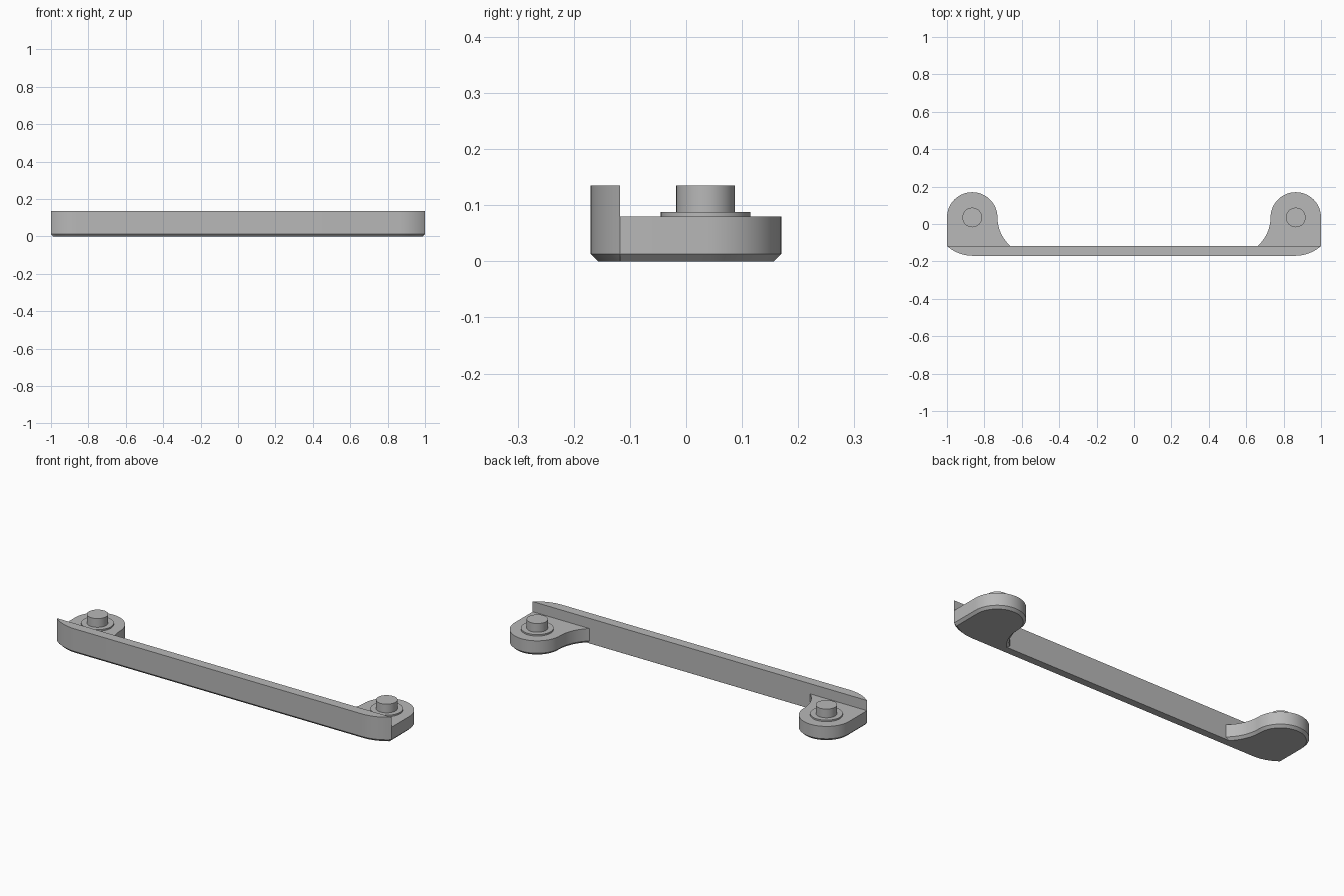
import bpy
import bmesh
from math import sin, cos, pi, asin, sqrt
from mathutils import Matrix

if "Cube" in bpy.data.objects:
    bpy.data.objects.remove(bpy.data.objects["Cube"], do_unlink=True)

SEAM, FRONT = -0.118, -0.17      # back and front faces of the wall
PIN_X, PIN_Y = 0.865, 0.035      # centre of the lug and its pin
LUG_R = 0.135
CHAMFER = 0.013

grey = bpy.data.materials.new("plain_grey")
grey.use_nodes = True
colour = (0.48, 0.48, 0.48, 1)
grey.diffuse_color = colour
grey.node_tree.nodes["Principled BSDF"].inputs["Base Color"].default_value = colour


def arc(cx, cy, r, start, end, steps):
    angles = [start + (end - start) * i / steps for i in range(steps + 1)]
    return [(cx + r * cos(a), cy + r * sin(a)) for a in angles]


def finish(name, bm, mirrored):
    bmesh.ops.recalc_face_normals(bm, faces=bm.faces)
    mesh = bpy.data.meshes.new(name)
    bm.to_mesh(mesh)
    bm.free()
    mesh.materials.append(grey)
    obj = bpy.data.objects.new(name, mesh)
    bpy.context.collection.objects.link(obj)
    bpy.ops.object.select_all(action="DESELECT")
    obj.select_set(True)
    bpy.context.view_layer.objects.active = obj
    bpy.ops.object.shade_smooth_by_angle(angle=pi / 6)
    if mirrored:
        obj.modifiers.new("Mirror", "MIRROR").use_axis[0] = True
    return obj


def chamfered_prism(name, outline, height, mirrored=False):
    """Extrude an outline upward, with its bottom edge drawn inward."""
    bm = bmesh.new()
    rings = [[bm.verts.new((x, y, z)) for x, y in outline(inset)]
             for z, inset in ((0, CHAMFER), (CHAMFER, 0), (height, 0))]
    n = len(rings[0])
    for low, high in zip(rings, rings[1:]):
        for i in range(n):
            j = (i + 1) % n
            bm.faces.new((low[i], low[j], high[j], high[i]))
    bm.faces.new(rings[0][::-1])
    bm.faces.new(rings[-1])
    return finish(name, bm, mirrored)


def wall_outline(inset):
    # Straight front with rounded corners ending at the back face
    flat_x, depth = 0.86, SEAM - FRONT
    r = ((1 - flat_x) ** 2 + depth ** 2) / (2 * depth)
    sweep = asin((1 - flat_x) / r)
    half = arc(flat_x, FRONT + r, r - inset, -pi / 2, -pi / 2 + sweep, 10)
    half[-1] = (1 - inset, SEAM)
    return [(-x, y) for x, y in reversed(half)] + half


def lug_outline(inset):
    # Straight outer side, round end, then a concave sweep into the wall
    drop = PIN_Y - SEAM
    neck_x = PIN_X - LUG_R
    flare = neck_x - 0.66
    r = (flare ** 2 + drop ** 2) / (2 * flare)
    round_end = arc(PIN_X, PIN_Y, LUG_R - inset, 0, pi, 32)
    sweep = arc(neck_x - r, PIN_Y, r + inset, 0, -asin(drop / (r + inset)), 12)
    return [(1 - inset, SEAM)] + round_end + sweep[1:]


def disc(name, radius, bottom, top):
    bm = bmesh.new()
    bmesh.ops.create_cone(
        bm, cap_ends=True, segments=48, radius1=radius, radius2=radius,
        depth=top - bottom,
        matrix=Matrix.Translation((PIN_X, PIN_Y, (bottom + top) / 2)))
    return finish(name, bm, True)


chamfered_prism("front_wall", wall_outline, 0.135)
chamfered_prism("end_lugs", lug_outline, 0.08, mirrored=True)
disc("pin_collars", 0.08, 0.07, 0.088)
disc("pins", 0.0525, 0.08, 0.135)
